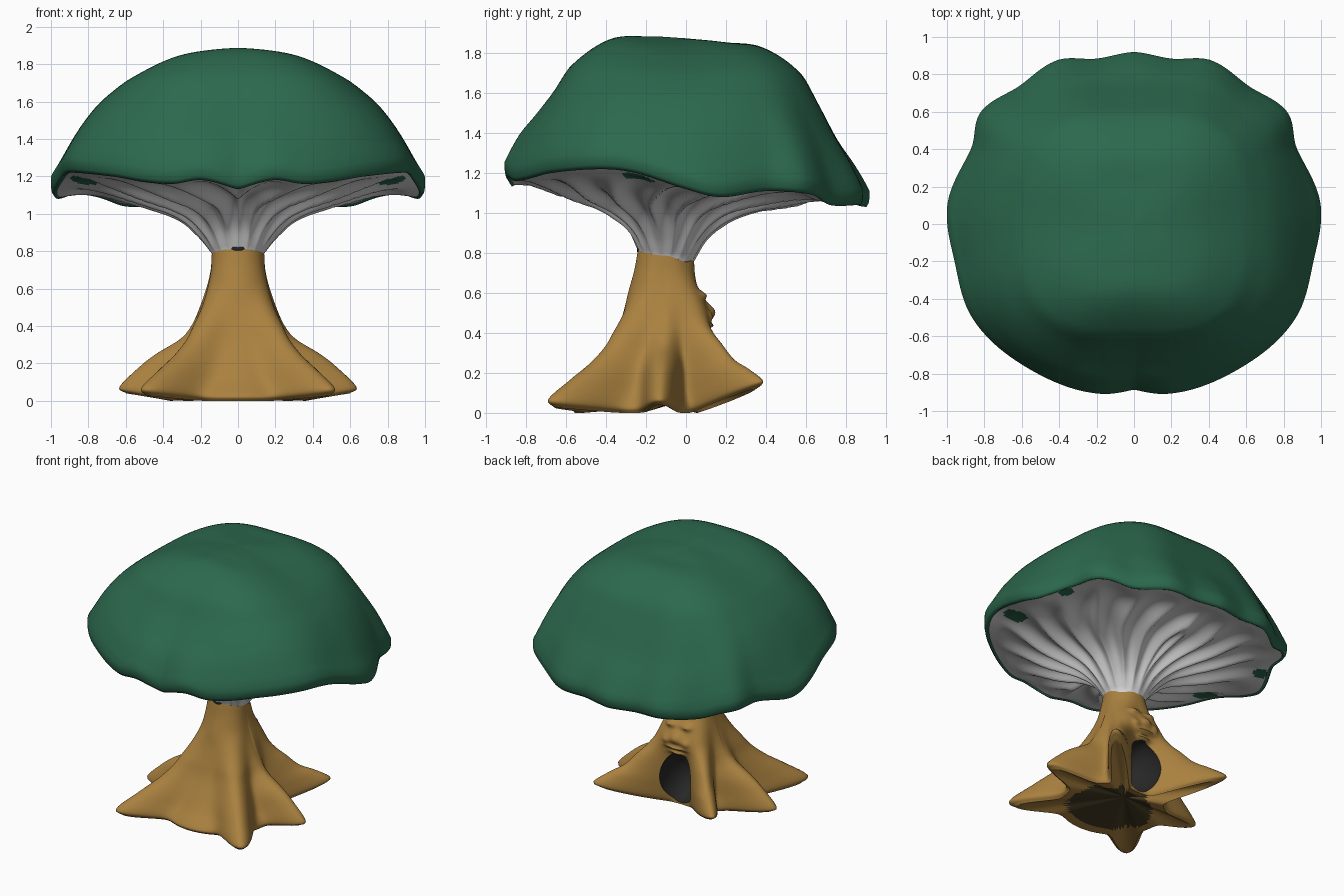
import bpy, bmesh, math

cube = bpy.data.objects.get("Cube")
if cube:
    bpy.data.objects.remove(cube)


def material(name, rgb):
    m = bpy.data.materials.new(name)
    m.use_nodes = True
    m.diffuse_color = (*rgb, 1)
    m.node_tree.nodes["Principled BSDF"].inputs["Base Color"].default_value = (*rgb, 1)
    return m


GREEN = material("cap green", (.025, .14, .075))
BROWN = material("bark brown", (.40, .22, .05))
GREY = material("gill grey", (.68, .68, .68))
DARK = material("hollow charcoal", (.02, .02, .02))
SHADE = material("underside dark brown", (.06, .045, .018))


def curve(keys, vals):
    """Smooth curve through key points."""
    n = len(keys)
    slope = []
    for i in range(n):
        a, b = max(i - 1, 0), min(i + 1, n - 1)
        slope.append((vals[b] - vals[a]) / (keys[b] - keys[a]))

    def f(x):
        x = min(max(x, keys[0]), keys[-1])
        i = next(k for k in range(n - 1) if x <= keys[k + 1])
        h = keys[i + 1] - keys[i]
        u = (x - keys[i]) / h
        return (vals[i] * (1 + 2 * u) * (1 - u) ** 2 + slope[i] * h * u * (1 - u) ** 2
                + vals[i + 1] * u * u * (3 - 2 * u) + slope[i + 1] * h * u * u * (u - 1))
    return f


SEG = 240
ANGLES = [(j + .5) * math.tau / SEG for j in range(SEG)]   # zero faces the front


def fold(a):
    """Mirrored angle in degrees, from the front to the back."""
    return math.degrees(min(a, math.tau - a))


def polar(a, r, z, cy=0):
    return (r * math.sin(a), cy - r * math.cos(a), z)


def by_side(a, front, side, back):
    c = math.cos(a)
    return side + ((front if c > 0 else back) - side) * c * c


def loft(name, rings, mats, rule=None):
    """Skin rings of points, listed from top to bottom."""
    bm = bmesh.new()
    rows = [[bm.verts.new(p) for p in ring] for ring in rings]
    for up, low in zip(rows, rows[1:]):
        for j in range(SEG):
            k = (j + 1) % SEG
            f = bm.faces.new((up[j], low[j], low[k], up[k]))
            f.smooth = True
            if rule:
                f.material_index = rule(f)
    bmesh.ops.remove_doubles(bm, verts=bm.verts, dist=1e-5)
    me = bpy.data.meshes.new(name)
    bm.to_mesh(me)
    bm.free()
    ob = bpy.data.objects.new(name, me)
    bpy.context.collection.objects.link(ob)
    for m in mats:
        me.materials.append(m)
    return ob


# Scalloped rim: radius and height around the cap
rim_r = curve([0, 11, 35, 60, 78, 96, 115, 126, 140, 155, 167, 180],
              [.885, .925, .955, 1, .98, 1.003, .96, 1.015, .96, .967, .907, .92])
rim_z = curve([0, 12, 22, 32, 45, 65, 75, 90, 100, 115, 130, 140, 155, 180],
              [1.13, 1.18, 1.16, 1.17, 1.2, 1.22, 1.2, 1.12, 1.08, 1.11, 1.09, 1.04, 1.04, 1.03])

# Cap dome with squarish shoulders
S = [0, .2, .4, .6, .7, .8, .9, 1]
dome = [curve(S, v) for v in (
    [1.875, 1.885, 1.87, 1.74, 1.6, 1.48, 1.37, 1.22],
    [1.875, 1.86, 1.81, 1.72, 1.65, 1.55, 1.39, 1.16],
    [1.875, 1.855, 1.83, 1.7, 1.54, 1.37, 1.25, 1.13])]


def cap_point(a, s):
    d = fold(a)
    q = s * (1 - .16 * math.sin(2 * a) ** 2 * (1 - s ** 4))
    z = by_side(a, *(f(q) for f in dome))
    z += (rim_z(d) + .08 - by_side(a, *(f(1) for f in dome))) * s ** 8
    mean = .955
    return polar(a, s * (mean + (rim_r(d) - mean) * s ** 7), z)


rings = [[cap_point(a, i / 40) for a in ANGLES] for i in range(41)]
for scale, lift in ((1, .05), (.995, .02), (.982, 0), (.968, .005), (.955, .04)):
    rings.append([polar(a, rim_r(fold(a)) * scale, rim_z(fold(a)) + lift) for a in ANGLES])
loft("cap", rings, [GREEN])

# Ribbed funnel under the cap
G = [0, .08, .2, .35, .55, .75, 1]
funnel = [curve(G, v) for v in (
    [.8, .91, .985, 1.045, 1.09, 1.14, 1.19],
    [.78, .87, .97, 1.03, 1.08, 1.12, 1.13],
    [.75, .87, .96, 1.02, 1.05, 1.075, 1.06])]


def gill_point(a, s):
    d = fold(a)
    z = by_side(a, *(f(s) for f in funnel))
    z += (rim_z(d) + .008 - by_side(a, *(f(1) for f in funnel))) * s ** 4
    wave = math.sqrt(math.sin(math.radians(d) * 9 + .8 * math.sin(5 * s)) ** 2 + .02)
    z += .068 * (wave - .5) * math.sin(math.pi * min(s * 1.1, 1)) ** .8
    r = .135 + (rim_r(d) * .975 - .135) * s
    return polar(a, r, z, -.1 * (1 - s))


def gill_rule(f):
    """Green patches showing through near the rim."""
    c = f.calc_center_median()
    patches = ((.82, -.24, .08), (.84, .3, .05))
    return int(any(math.hypot(abs(c.x) - x, c.y - y) < r for x, y, r in patches))


rings = [[gill_point(a, 1 - i / 50) for a in ANGLES] for i in range(51)]
rings.append([(x * .97, y, z - .06) for x, y, z in rings[-1]])
loft("gills", rings, [GREY, GREEN], gill_rule)

# Trunk: a flared body with three mirrored pairs of roots
T = [i / 9 for i in range(10)]


def profile(radii, heights):
    return curve(T, radii), curve(T, heights)


body = profile([.14, .16, .19, .215, .25, .29, .35, .41, .48, .47],
               [.8, .7, .6, .5, .4, .3, .2, .11, .03, 0])
roots = [
    (41, profile([.14, .16, .19, .25, .33, .39, .49, .62, .77, .73],
                 [.8, .7, .6, .5, .4, .33, .25, .17, .07, .025])),
    (87, profile([.14, .145, .165, .2, .25, .31, .44, .53, .635, .6],
                 [.79, .7, .6, .5, .4, .33, .25, .18, .075, .04])),
    (135, profile([.14, .16, .2, .25, .31, .38, .47, .58, .68, .63],
                  [.77, .68, .58, .48, .41, .35, .27, .22, .16, .12]))]

# Carved face above the hollow: x, z, width, height, depth of each swelling
carving = [(0, .48, .12, .12, .07), (0, .51, .03, .045, .035),
           (.05, .59, .04, .022, .03), (-.05, .59, .04, .022, .03),
           (.055, .48, .03, .03, .02), (-.055, .48, .03, .03, .02),
           (0, .435, .06, .016, .03), (0, .39, .05, .016, .03)]


def trunk_point(a, t):
    d = fold(a)
    base_r = .14 + (body[0](t) - .14) * (.5 + .46 * math.cos(a) + .1 * math.sin(a) ** 2)
    base_z = body[1](t)
    width = 28 - 20 * t
    r, z = base_r, base_z
    for angle, (rr, rz) in roots:
        w = math.exp(-((d - angle) / width) ** 2)
        r += w * (rr(t) - base_r)
        z += w * (rz(t) - base_z)
    z += .02 * math.cos(a) * (1 - t) ** 4
    x = r * math.sin(a)
    if d > 90:
        r += sum(h * math.exp(-((x - cx) / sx) ** 2 - ((z - cz) / sz) ** 2)
                 for cx, cz, sx, sz, h in carving)
    return polar(a, r, z, -.1)


STEPS = 80
rings = [[trunk_point(a, i / STEPS) for a in ANGLES] for i in range(STEPS + 1)]
base = rings[-1]
for i in range(1, 14):
    k = 1 - i / 14
    rings.append([(x * k, -.1 + (y + .1) * k, z * k + .035 * (1 - k)) for x, y, z in base])
rings.append([(0, -.1, .035)] * SEG)
rings.insert(0, [(0, -.1, .8)] * SEG)


def trunk_rule(f):
    f.normal_update()
    c = f.calc_center_median()
    return 2 if f.normal.z < -.5 and math.hypot(c.x / .3, (c.y + .25) / .25) < 1 else 0


trunk = loft("trunk", rings, [BROWN, DARK, SHADE], trunk_rule)

# Hollow cut into the back of the trunk
bpy.ops.mesh.primitive_uv_sphere_add(segments=48, ring_count=32, location=(0, .08, .195))
cutter = bpy.context.object
cutter.name = "hollow_cutter"
cutter.hide_render = True
cutter.scale = (.13, .19, .185)
bpy.ops.object.shade_smooth()
for m in (BROWN, DARK, SHADE):
    cutter.data.materials.append(m)
for f in cutter.data.polygons:
    f.material_index = 1
cut = trunk.modifiers.new("hollow", 'BOOLEAN')
cut.operation = 'DIFFERENCE'
cut.solver = 'EXACT'
cut.object = cutter
bpy.ops.object.select_all(action='DESELECT')
trunk.select_set(True)
bpy.context.view_layer.objects.active = trunk
bpy.ops.object.modifier_apply(modifier=cut.name)
bpy.data.objects.remove(cutter)
bpy.ops.object.shade_smooth_by_angle(angle=math.radians(50))

# Dark knot mark on the neck
bpy.ops.mesh.primitive_uv_sphere_add(segments=20, ring_count=12, location=(0, -.241, .815))
mark = bpy.context.object
mark.name = "neck_mark"
mark.scale = (.035, .0045, .012)
mark.data.materials.append(DARK)
